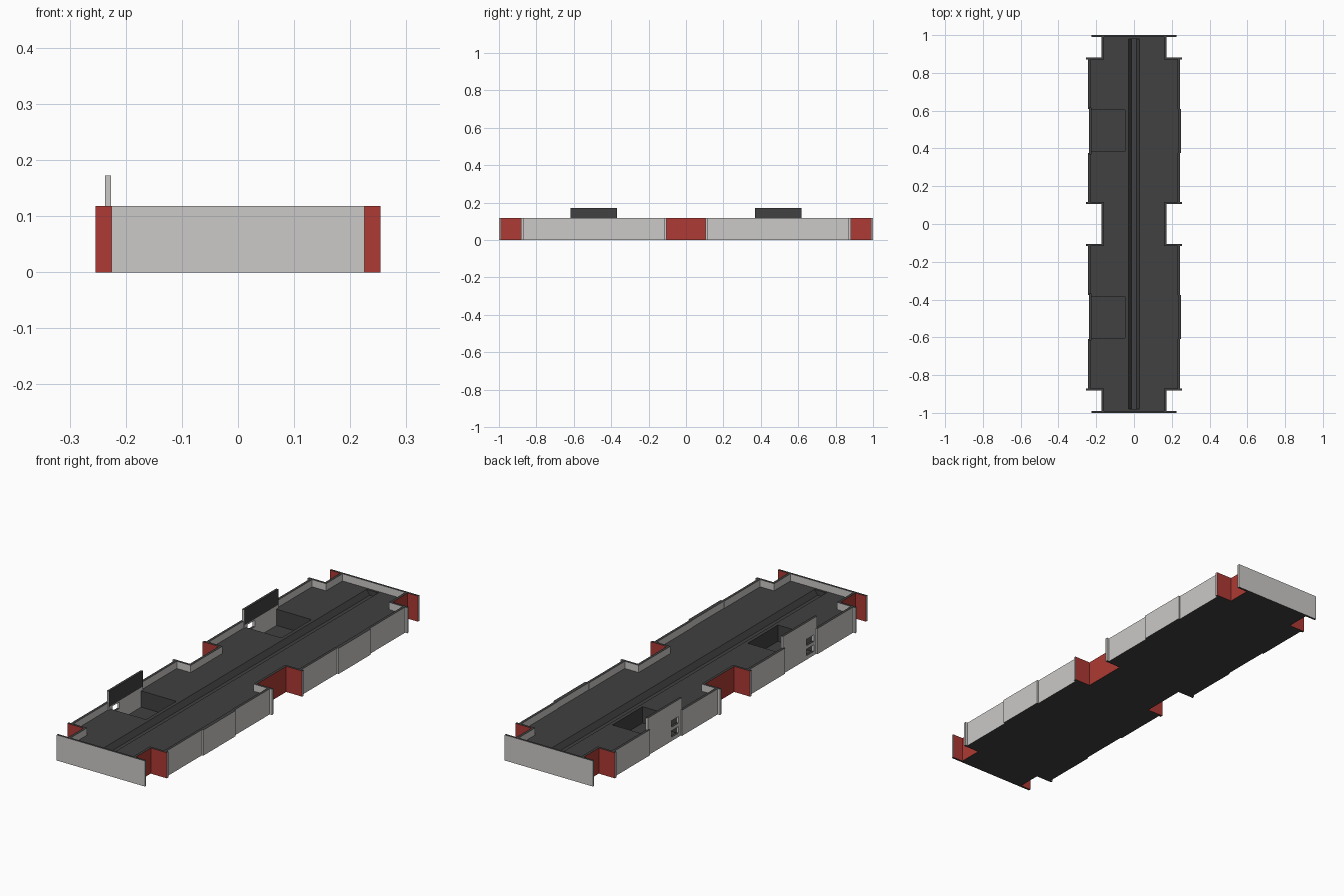
import bpy, bmesh

if "Cube" in bpy.data.objects:
    bpy.data.objects.remove(bpy.data.objects["Cube"])

def material(name, rgb):
    m = bpy.data.materials.new(name)
    m.diffuse_color = (*rgb, 1)
    m.use_nodes = True
    m.node_tree.nodes["Principled BSDF"].inputs["Base Color"].default_value = m.diffuse_color
    return m

MATS = [material("light_grey", (0.60, 0.585, 0.57)),
        material("dark_roof", (0.052, 0.052, 0.052)),
        material("red_wall", (0.42, 0.042, 0.033))]
GREY, DARK, RED = 0, 1, 2
AXES = {"+x": (1, 0, 0), "-x": (-1, 0, 0), "+y": (0, 1, 0), "-y": (0, -1, 0)}

def finish(name, bm):
    bmesh.ops.recalc_face_normals(bm, faces=bm.faces)
    me = bpy.data.meshes.new(name)
    bm.to_mesh(me)
    bm.free()
    for m in MATS:
        me.materials.append(m)
    ob = bpy.data.objects.new(name, me)
    bpy.context.collection.objects.link(ob)
    return ob

def box(name, x, y, z, paint=None, color=GREY):
    """Box from three ranges; horizontal faces are dark, paint maps a side to a colour."""
    (x0, x1), (y0, y1), (z0, z1) = sorted(x), sorted(y), z
    bm = bmesh.new()
    bmesh.ops.create_cube(bm, size=1)
    for v in bm.verts:
        v.co = ((x0 + x1) / 2 + v.co.x * (x1 - x0),
                (y0 + y1) / 2 + v.co.y * (y1 - y0),
                (z0 + z1) / 2 + v.co.z * (z1 - z0))
    bm.normal_update()
    for f in bm.faces:
        f.material_index = DARK if abs(f.normal.z) > 0.9 else color
        for side, col in (paint or {}).items():
            if sum(a * b for a, b in zip(f.normal, AXES[side])) > 0.9:
                f.material_index = col
    return finish(name, bm)

def prism(name, pts, direction, color):
    bm = bmesh.new()
    face = bm.faces.new([bm.verts.new(p) for p in pts])
    res = bmesh.ops.extrude_face_region(bm, geom=[face])
    new = [g for g in res["geom"] if isinstance(g, bmesh.types.BMVert)]
    bmesh.ops.translate(bm, vec=direction, verts=new)
    for f in bm.faces:
        f.material_index = color
    return finish(name, bm)

def cut(target, cutter):
    mod = target.modifiers.new("cut", "BOOLEAN")
    mod.operation = "DIFFERENCE"
    mod.solver = "EXACT"
    mod.object = cutter
    bpy.context.view_layer.objects.active = target
    bpy.ops.object.modifier_apply(modifier=mod.name)
    bpy.data.objects.remove(cutter)

TOP, ROOF = 0.118, 0.085
MID = 0.493          # middle of each module along y
HALF = 0.117         # half length of the middle side panel

# Roof slab with notched outline
right = []
for c in (-MID, MID):
    a, b = c - 0.383, c + 0.383
    right += [(0.165, a), (0.235, a), (0.235, b), (0.165, b)]
right = [(0.165, -0.993)] + right + [(0.165, 0.993)]
outline = right + [(-x, y) for x, y in reversed(right)]
roof = prism("roof_slab", [(x, y, 0) for x, y in outline], (0, 0, ROOF), DARK)

# Long gutter and two stairwell pits cut into the roof
gutter = [(-0.033, 0.09), (-0.03, ROOF), (-0.014, 0.062),
          (0.014, 0.062), (0.03, ROOF), (0.033, 0.09)]
cut(roof, prism("gutter_cutter", [(x, -0.98, z) for x, z in gutter], (0, 1.96, 0), DARK))
for c in (-MID, MID):
    cut(roof, box("pit_cutter", (-0.26, -0.047), (c - 0.11, c + 0.11), (0.01, 0.12), color=DARK))

# End walls, red where their wings face the recesses
for s in (-1, 1):
    inward = "+y" if s < 0 else "-y"
    box("end_wall", (-0.165, 0.165), (s * 0.99, s), (0, TOP))
    for sx in (-1, 1):
        box("end_wall_wing", (sx * 0.165, sx * 0.225), (s * 0.99, s), (0, TOP), {inward: RED})

for sx in (-1, 1):
    out = "+x" if sx > 0 else "-x"
    # Red recess walls at the ends and the centre
    for y in ((-0.99, -0.875), (-0.11, 0.11), (0.875, 0.99)):
        box("recess_wall", (sx * 0.160, sx * 0.172), y, (0, TOP), {out: RED})
    for c in (-MID, MID):
        # Corner fins facing the recesses
        for s in (-1, 1):
            face = "+y" if s > 0 else "-y"
            box("corner_fin", (sx * 0.160, sx * 0.254),
                (c + s * 0.377, c + s * 0.388), (0, TOP), {face: RED})
            # Plain side walls
            box("side_wall", (sx * 0.231, sx * 0.243),
                (c + s * HALF, c + s * 0.377), (0, TOP))

for c in (-MID, MID):
    # Slightly projecting middle panel on the right
    box("right_middle_panel", (0.233, 0.25), (c - HALF, c + HALF), (0, TOP))

    # Tall left panel with two window openings
    px = (-0.237, -0.226)
    w0, w1 = c - 0.100, c - 0.048
    box("tall_panel_top", px, (c - 0.124, c + 0.124), (0.1, 0.172), {"+x": DARK})
    box("tall_panel_edge", px, (c - 0.124, w0), (0, 0.1))
    box("tall_panel_body", px, (w1, c + 0.124), (0, 0.1))
    for z in ((0, 0.018), (0.048, 0.064), (0.094, 0.1)):
        box("window_rail", px, (w0, w1), z)
